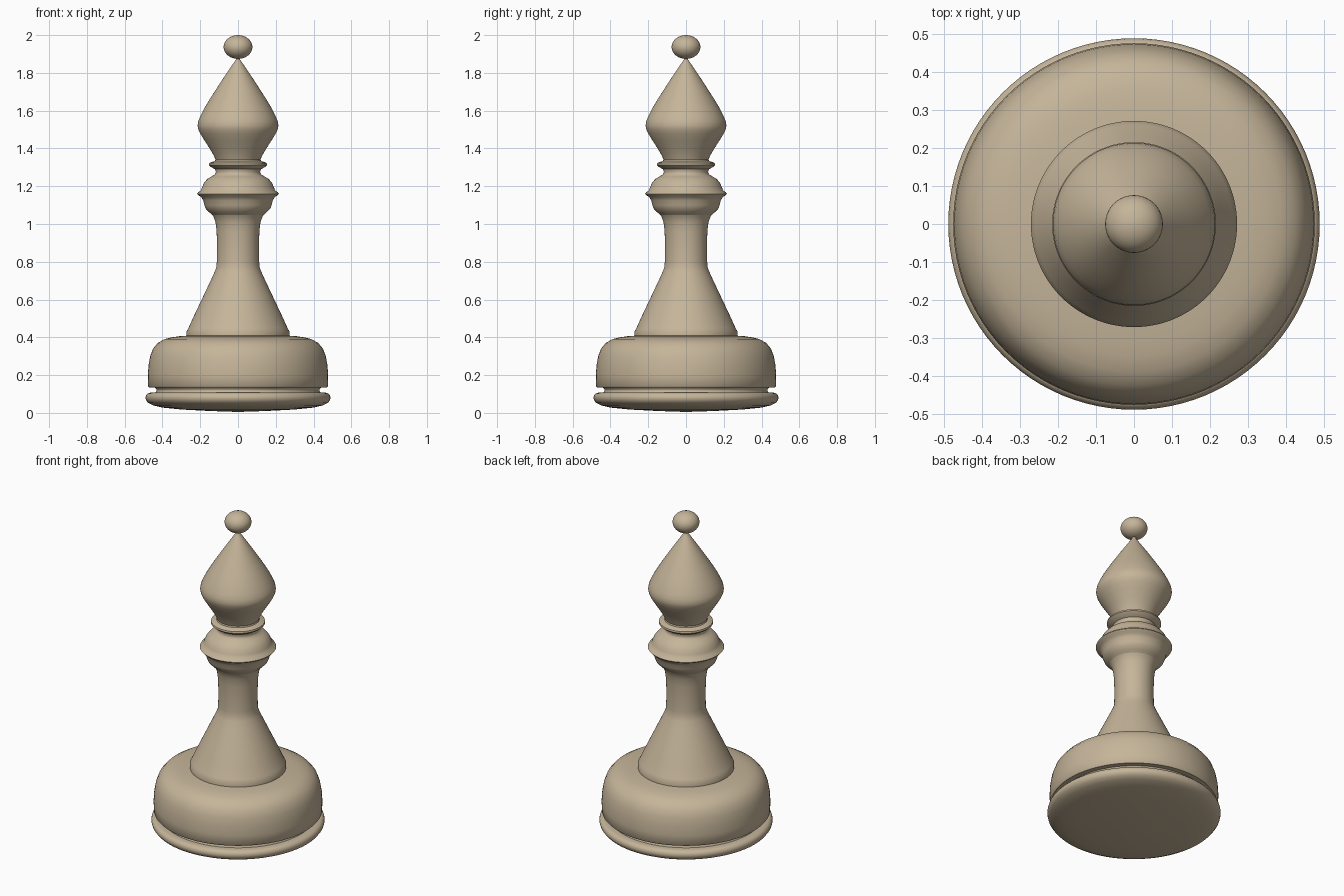
import bpy, bmesh, math

SEGMENTS = 96
wood = bpy.data.materials.new("tan_wood")
wood.diffuse_color = (0.56, 0.46, 0.32, 1)


def finish(obj):
    obj.data.materials.append(wood)
    bpy.ops.object.select_all(action='DESELECT')
    obj.select_set(True)
    bpy.context.view_layer.objects.active = obj
    bpy.ops.object.shade_smooth_by_angle(angle=math.radians(40))


def lathe(name, profile):
    """Spin (radius, height) points around z, bottom to top."""
    bm = bmesh.new()
    verts = [bm.verts.new((r, 0, z)) for r, z in profile]
    edges = [bm.edges.new(p) for p in zip(verts, verts[1:])]
    bmesh.ops.spin(bm, geom=verts + edges, cent=(0, 0, 0), axis=(0, 0, 1),
                   angle=math.tau, steps=SEGMENTS, use_merge=True)
    bmesh.ops.remove_doubles(bm, verts=bm.verts, dist=0.0002)
    bmesh.ops.recalc_face_normals(bm, faces=bm.faces)
    mesh = bpy.data.meshes.new(name)
    bm.to_mesh(mesh)
    bm.free()
    obj = bpy.data.objects.new(name, mesh)
    bpy.context.collection.objects.link(obj)
    finish(obj)


# Rounded foot, shallow dish below and groove above
lathe("foot", [(0, 0.005), (0.15, 0.01), (0.30, 0.018), (0.40, 0.028),
               (0.45, 0.04), (0.476, 0.053), (0.487, 0.067), (0.49, 0.08),
               (0.487, 0.093), (0.478, 0.103), (0.465, 0.107),
               (0.437, 0.107), (0.432, 0.115), (0.432, 0.125), (0.44, 0.136)])

# Wide drum with a soft shoulder
lathe("base_drum", [(0.432, 0.125), (0.44, 0.135), (0.47, 0.135),
                    (0.476, 0.142), (0.477, 0.20), (0.474, 0.25),
                    (0.465, 0.30), (0.45, 0.34), (0.425, 0.37),
                    (0.39, 0.39), (0.35, 0.40), (0.31, 0.406), (0.25, 0.41)])

# Flared stem
lathe("stem", [(0.272, 0.405), (0.272, 0.432), (0.262, 0.45), (0.235, 0.51),
               (0.19, 0.605), (0.145, 0.70), (0.123, 0.748), (0.115, 0.77),
               (0.112, 0.80), (0.111, 0.88), (0.113, 0.96), (0.119, 1.01),
               (0.13, 1.04), (0.152, 1.07)])

# Ringed collar and thin neck ring
lathe("collar", [(0.11, 1.045), (0.132, 1.045), (0.152, 1.062), (0.17, 1.08),
                 (0.178, 1.10), (0.184, 1.125), (0.195, 1.143),
                 (0.21, 1.152), (0.216, 1.16), (0.21, 1.169), (0.197, 1.178),
                 (0.19, 1.195), (0.18, 1.217), (0.163, 1.238),
                 (0.14, 1.252), (0.122, 1.262), (0.117, 1.275),
                 (0.122, 1.29), (0.142, 1.301), (0.154, 1.312),
                 (0.152, 1.322), (0.14, 1.328), (0.122, 1.333),
                 (0.118, 1.345)])

# Pointed head
lathe("head", [(0.117, 1.335), (0.127, 1.36), (0.15, 1.40), (0.178, 1.443),
               (0.20, 1.479), (0.211, 1.503), (0.214, 1.522),
               (0.21, 1.545), (0.20, 1.57), (0.178, 1.613), (0.15, 1.66),
               (0.118, 1.71), (0.084, 1.763), (0.05, 1.813),
               (0.025, 1.85), (0.012, 1.868), (0.01, 1.885)])

# Slightly flattened ball on top
n = 24
lathe("finial_ball", [(0.076 * math.sin(math.pi * i / n),
                       1.937 - 0.063 * math.cos(math.pi * i / n))
                      for i in range(n + 1)])
